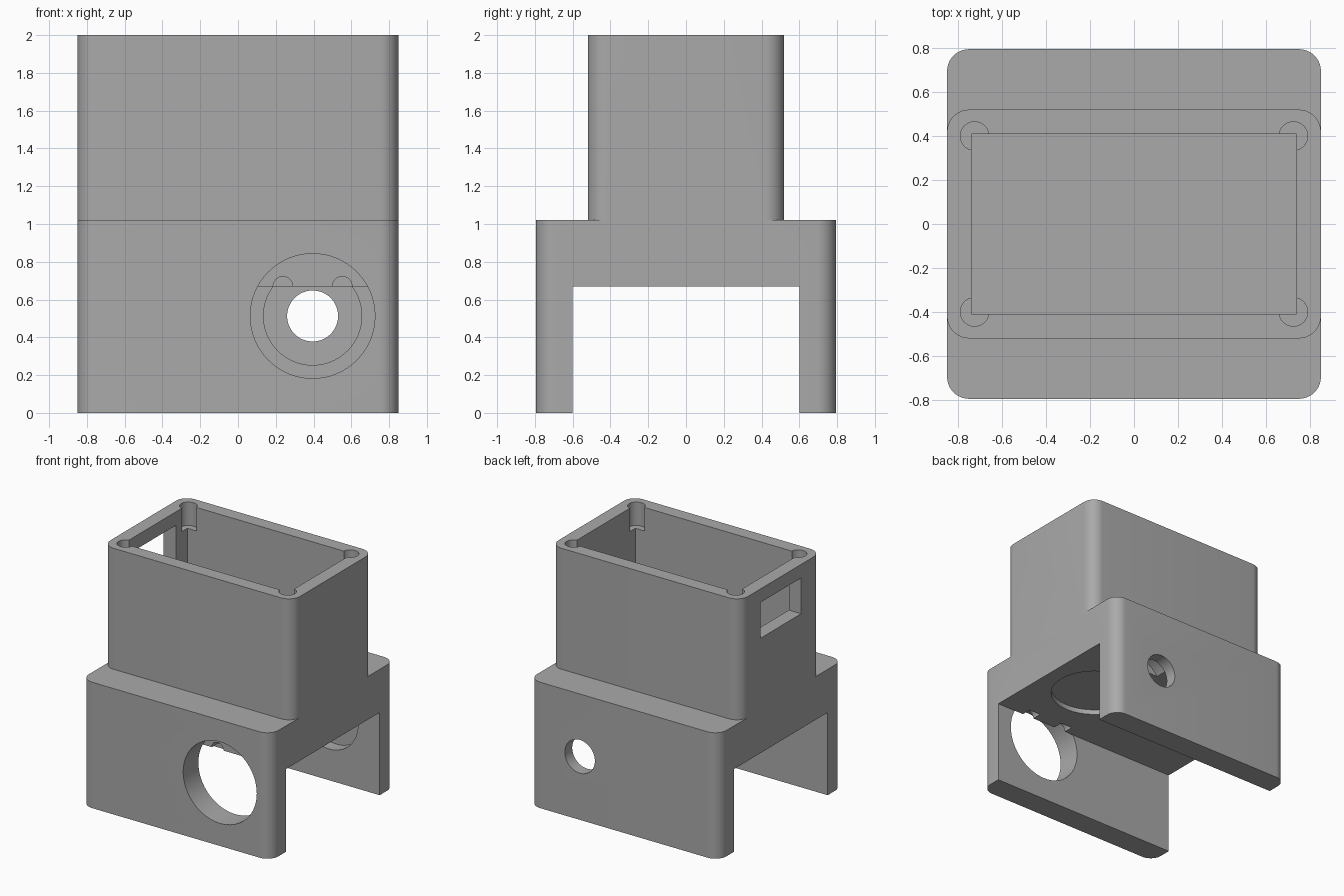
import bpy, bmesh
from math import sin, cos, pi, radians
from mathutils import Matrix

if "Cube" in bpy.data.objects:
    bpy.data.objects.remove(bpy.data.objects["Cube"])

grey = bpy.data.materials.new("plain_grey")
grey.use_nodes = True
COLOUR = (0.4, 0.4, 0.4, 1)
grey.diffuse_color = COLOUR
grey.node_tree.nodes["Principled BSDF"].inputs["Base Color"].default_value = COLOUR


def make_object(name, bm):
    bmesh.ops.recalc_face_normals(bm, faces=bm.faces)
    mesh = bpy.data.meshes.new(name)
    bm.to_mesh(mesh)
    bm.free()
    mesh.materials.append(grey)
    obj = bpy.data.objects.new(name, mesh)
    bpy.context.collection.objects.link(obj)
    return obj


def rounded_block(name, hx, hy, z0, z1, r, steps=10):
    """Upright block with rounded vertical corners."""
    bm = bmesh.new()
    ring = []
    for i, (sx, sy) in enumerate([(1, 1), (-1, 1), (-1, -1), (1, -1)]):
        for k in range(steps + 1):
            a = (i + k / steps) * pi / 2
            ring.append(bm.verts.new((sx * (hx - r) + r * cos(a),
                                      sy * (hy - r) + r * sin(a), z0)))
    face = bm.faces.new(ring)
    top = bmesh.ops.extrude_face_region(bm, geom=[face])["geom"]
    bmesh.ops.translate(bm, vec=(0, 0, z1 - z0),
                        verts=[v for v in top if isinstance(v, bmesh.types.BMVert)])
    return make_object(name, bm)


def box(name, x, y, z):
    """Box from (low, high) ranges."""
    bm = bmesh.new()
    bmesh.ops.create_cube(bm, size=1)
    for v in bm.verts:
        v.co = [(lo + hi) / 2 + c * (hi - lo) for c, (lo, hi) in zip(v.co, (x, y, z))]
    return make_object(name, bm)


def cylinder(name, centre, r, depth, along_y=False, segments=64):
    bm = bmesh.new()
    matrix = Matrix.Translation(centre)
    if along_y:
        matrix = matrix @ Matrix.Rotation(pi / 2, 4, "X")
    bmesh.ops.create_cone(bm, cap_ends=True, segments=segments, radius1=r,
                          radius2=r, depth=depth, matrix=matrix)
    return make_object(name, bm)


def combine(target, tool, operation="DIFFERENCE"):
    tool.hide_render = True
    mod = target.modifiers.new(tool.name, "BOOLEAN")
    mod.operation = operation
    mod.solver = "EXACT"
    mod.object = tool
    bpy.context.view_layer.objects.active = target
    bpy.ops.object.modifier_apply(modifier=mod.name)
    bpy.data.objects.remove(tool)


# Wide saddle base with the narrower tower on top
housing = rounded_block("housing", 0.85, 0.795, 0, 1.02, 0.1)
tower = rounded_block("tower", 0.85, 0.52, 0.9, 2, 0.1)
combine(housing, tower, "UNION")

# Channel under the base and open compartment in the tower
combine(housing, box("channel", (-1, 1), (-0.6, 0.6), (-0.2, 0.67)))
combine(housing, box("compartment", (-0.74, 0.74), (-0.41, 0.41), (0.78, 2.2)))

# Side window into the compartment
combine(housing, box("side_window", (-1, -0.6), (-0.26, 0.26), (1.6, 1.89)))

# Blind screw holes at the rim corners
for sx in (-1, 1):
    for sy in (-1, 1):
        combine(housing, cylinder("rim_hole", (sx * 0.725, sy * 0.4, 2), 0.065, 0.38, segments=32))

# Front opening, rear counterbore and rear through hole on one axis
AX, AZ = 0.395, 0.513
combine(housing, cylinder("front_opening", (AX, -0.75, AZ), 0.33, 0.3, True))
combine(housing, cylinder("rear_counterbore", (AX, 0.6, AZ), 0.26, 0.2, True))
combine(housing, cylinder("rear_hole", (AX, 0.8, AZ), 0.135, 0.3, True))

# Small notches behind the front opening
for sx in (-1, 1):
    combine(housing, cylinder("notch", (AX + sx * 0.157, -0.6, 0.67), 0.052, 0.16, True, 32))

# Shallow round recess in the channel ceiling
combine(housing, cylinder("ceiling_recess", (AX, 0, 0.67), 0.33, 0.08))

bpy.ops.object.select_all(action="DESELECT")
housing.select_set(True)
bpy.context.view_layer.objects.active = housing
bpy.ops.object.shade_smooth_by_angle(angle=radians(30))
